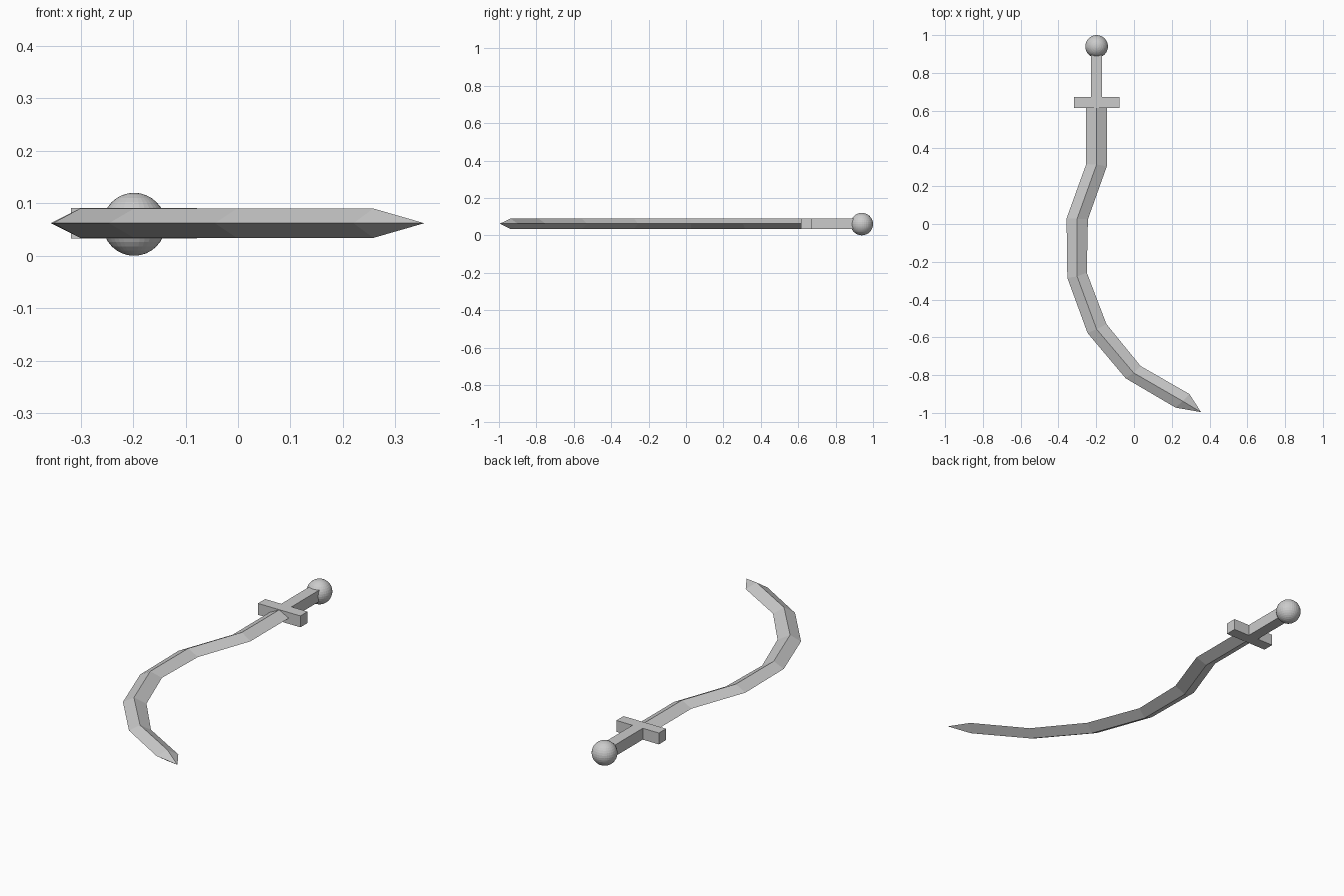
import bpy, bmesh

if "Cube" in bpy.data.objects:
    bpy.data.objects.remove(bpy.data.objects["Cube"])

ZM, ZT, ZB = 0.062, 0.09, 0.034   # mid plane, top and bottom of the blade


def make_object(name, bm):
    bmesh.ops.recalc_face_normals(bm, faces=bm.faces[:])
    me = bpy.data.meshes.new(name)
    bm.to_mesh(me)
    bm.free()
    ob = bpy.data.objects.new(name, me)
    bpy.context.collection.objects.link(ob)
    return ob


# Blade: diamond sections (left edge, ridge, right edge) swept to a tip
sections = [
    ((-0.253, 0.62), (-0.198, 0.62), (-0.144, 0.62)),
    ((-0.253, 0.317), (-0.198, 0.315), (-0.144, 0.305)),
    ((-0.357, 0.03), (-0.301, 0.028), (-0.244, 0.025)),
    ((-0.353, -0.285), (-0.301, -0.278), (-0.25, -0.257)),
    ((-0.246, -0.577), (-0.198, -0.557), (-0.146, -0.53)),
    ((-0.044, -0.817), (-0.002, -0.788), (0.035, -0.752)),
    ((0.22, -0.972), (0.258, -0.938), (0.293, -0.9)),
]
bm = bmesh.new()
rings = [[bm.verts.new((*l, ZM)), bm.verts.new((*c, ZT)),
          bm.verts.new((*r, ZM)), bm.verts.new((*c, ZB))] for l, c, r in sections]
for a, b in zip(rings, rings[1:]):
    for i in range(4):
        j = (i + 1) % 4
        bm.faces.new((a[i], a[j], b[j], b[i]))
tip = bm.verts.new((0.355, -0.996, ZM))
for i in range(4):
    bm.faces.new((rings[-1][i], rings[-1][(i + 1) % 4], tip))
bm.faces.new(rings[0])
make_object("blade", bm)

# Cross guard and grip: one extruded T-shaped outline
half = [(0.12, 0.615), (0.12, 0.673), (0.029, 0.673), (0.029, 0.93)]
outline = half + [(-x, y) for x, y in reversed(half)]
bm = bmesh.new()
face = bm.faces.new([bm.verts.new((x - 0.198, y, 0.033)) for x, y in outline])
ext = bmesh.ops.extrude_face_region(bm, geom=[face])
top = [v for v in ext["geom"] if isinstance(v, bmesh.types.BMVert)]
bmesh.ops.translate(bm, verts=top, vec=(0, 0, 0.058))
make_object("guard_and_grip", bm)

# Pommel ball
bpy.ops.mesh.primitive_uv_sphere_add(segments=32, ring_count=16, radius=0.06,
                                     location=(-0.198, 0.94, 0.06))
bpy.context.object.name = "pommel"
